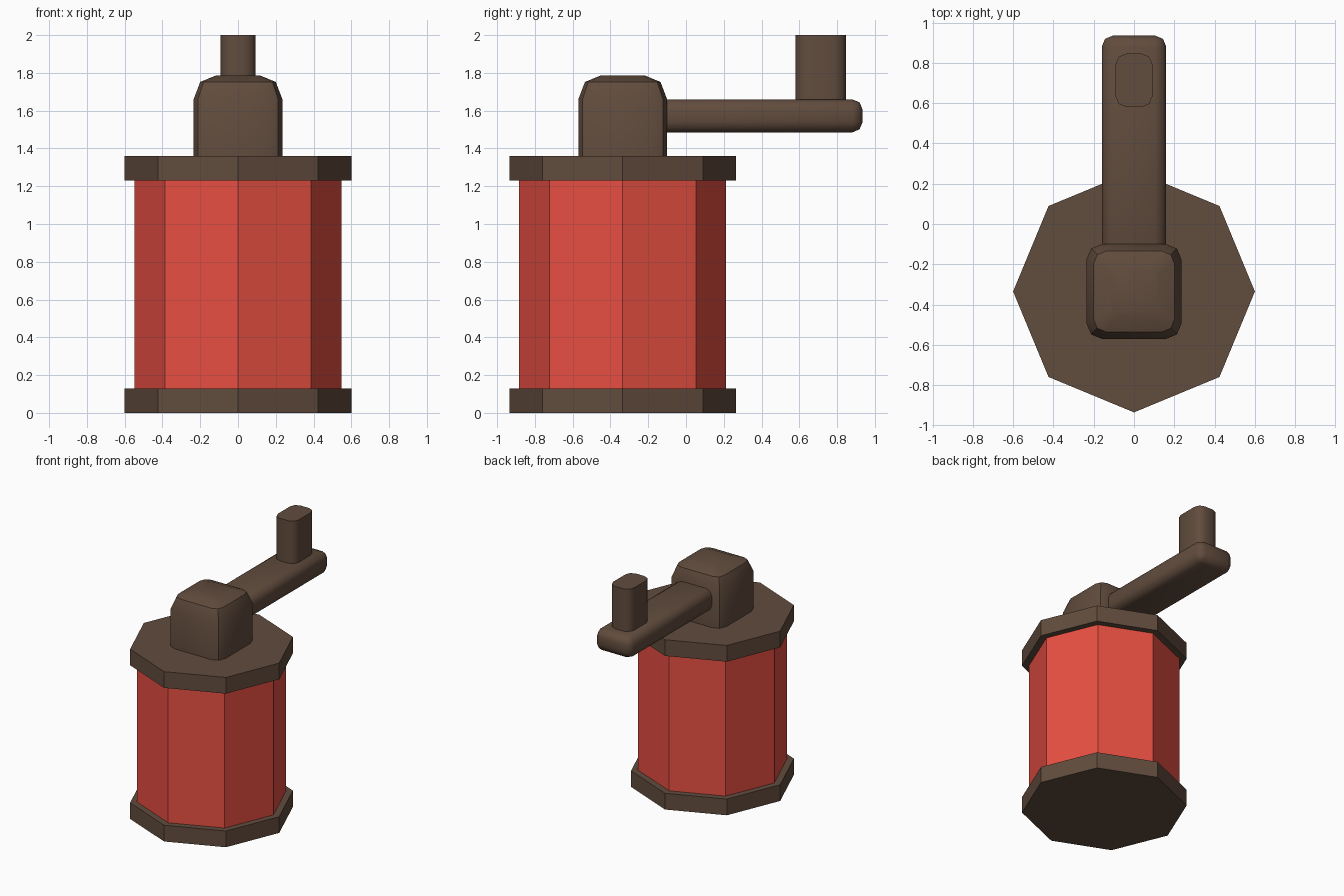
import bpy, bmesh, math
from mathutils import Matrix

if "Cube" in bpy.data.objects:
    bpy.data.objects.remove(bpy.data.objects["Cube"])

HUB_Y = -0.335


def material(name, rgb):
    m = bpy.data.materials.new(name)
    m.diffuse_color = (*rgb, 1)
    m.use_nodes = True
    m.node_tree.nodes["Principled BSDF"].inputs["Base Color"].default_value = m.diffuse_color
    return m


BROWN = material("brown", (0.12, 0.072, 0.047))
RED = material("red", (0.80, 0.078, 0.055))


def finish(name, bm, mat, smooth=None):
    bmesh.ops.recalc_face_normals(bm, faces=bm.faces)
    me = bpy.data.meshes.new(name)
    bm.to_mesh(me)
    bm.free()
    me.materials.append(mat)
    ob = bpy.data.objects.new(name, me)
    bpy.context.collection.objects.link(ob)
    if smooth:
        bpy.ops.object.select_all(action='DESELECT')
        ob.select_set(True)
        bpy.context.view_layer.objects.active = ob
        bpy.ops.object.shade_smooth_by_angle(angle=math.radians(smooth))
    return ob


def octagon(name, radius, z0, z1, mat):
    bm = bmesh.new()
    bmesh.ops.create_cone(
        bm, cap_ends=True, segments=8, radius1=radius, radius2=radius, depth=z1 - z0,
        matrix=Matrix.Translation((0, HUB_Y, (z0 + z1) / 2)))
    return finish(name, bm, mat)


def rounded_loft(name, cy, rings, mat, smooth):
    """Stack of rounded rectangles: (half x, half y, corner size, z)."""
    bm = bmesh.new()
    loops = []
    for hx, hy, r, z in rings:
        loop = []
        for q, (sx, sy) in enumerate([(1, 1), (-1, 1), (-1, -1), (1, -1)]):
            for k in range(3):
                a = math.pi / 2 * q + math.pi / 4 * k
                loop.append(bm.verts.new((sx * (hx - r) + r * math.cos(a),
                                          cy + sy * (hy - r) + r * math.sin(a), z)))
        loops.append(loop)
    for a, b in zip(loops, loops[1:]):
        for i in range(12):
            j = (i + 1) % 12
            bm.faces.new((a[i], a[j], b[j], b[i]))
    bm.faces.new(loops[0][::-1])
    bm.faces.new(loops[-1])
    return finish(name, bm, mat, smooth)


# Octagonal drum between two flanges
octagon("lower_flange", 0.60, 0.0, 0.13, BROWN)
octagon("drum", 0.548, 0.13, 1.23, RED)
octagon("upper_flange", 0.60, 1.23, 1.36, BROWN)

# Rounded hub block on top
rounded_loft("hub", HUB_Y, [(0.235, 0.235, 0.075, 1.36), (0.235, 0.235, 0.075, 1.66),
                            (0.20, 0.20, 0.06, 1.752), (0.115, 0.115, 0.03, 1.787)],
             BROWN, 40)

# Crank arm with softened edges
bm = bmesh.new()
y0, y1, z0, z1 = -0.25, 0.935, 1.485, 1.66
bmesh.ops.create_cube(bm, size=1, matrix=Matrix.Translation((0, (y0 + y1) / 2, (z0 + z1) / 2))
                      @ Matrix.Diagonal((0.32, y1 - y0, z1 - z0, 1)))
bmesh.ops.bevel(bm, geom=bm.edges[:], offset=0.055, segments=2, profile=0.5,
                affect='EDGES', clamp_overlap=True)
finish("crank_arm", bm, BROWN, 50)

# Upright handle at the end of the arm
rounded_loft("handle", 0.713, [(0.092, 0.133, 0.055, 1.65), (0.092, 0.133, 0.055, 2.0)],
             BROWN, 50)
